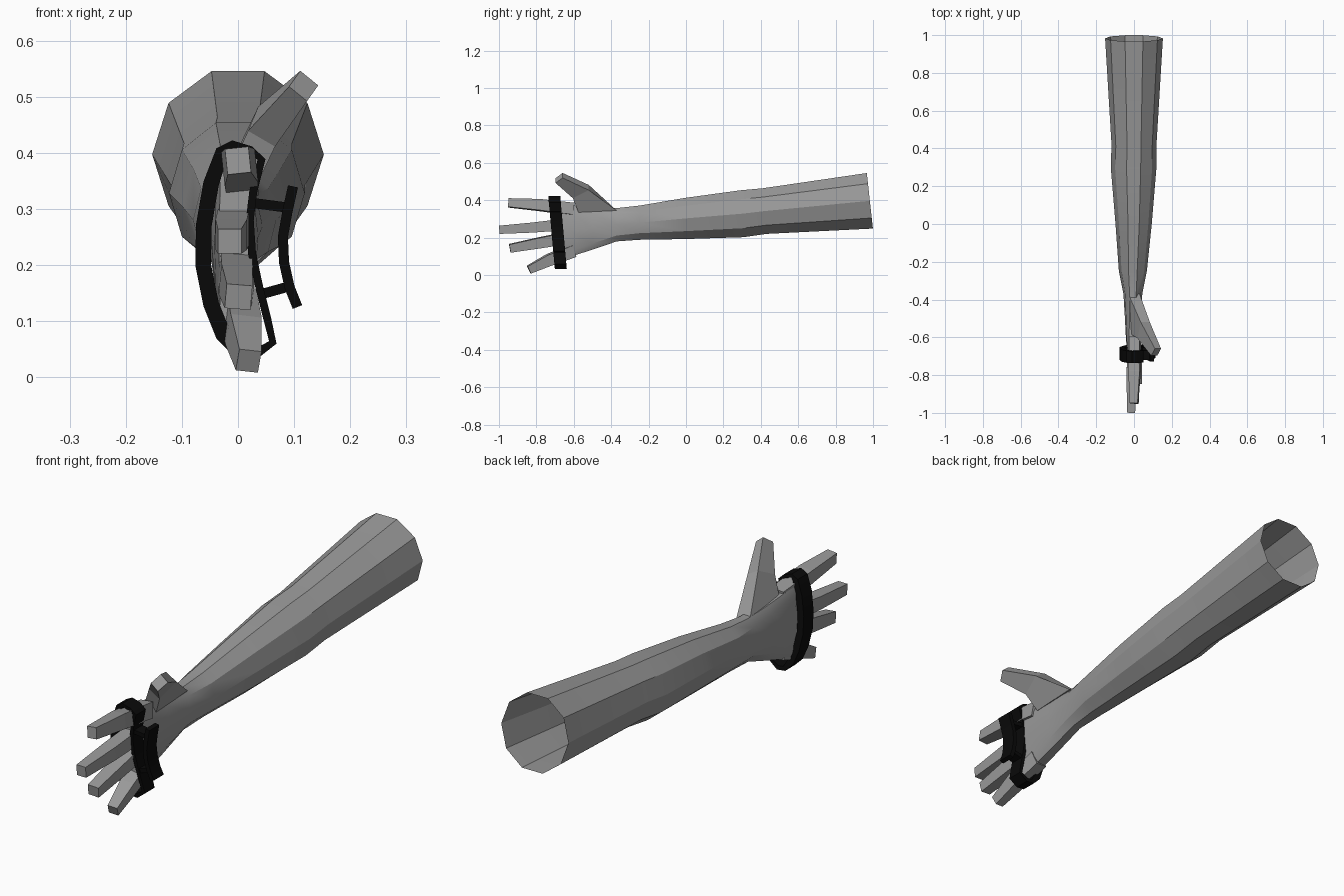
import bpy, bmesh, math
from mathutils import Vector

if "Cube" in bpy.data.objects:
    bpy.data.objects.remove(bpy.data.objects["Cube"])


def material(name, rgb):
    m = bpy.data.materials.new(name)
    m.diffuse_color = (*rgb, 1)
    m.use_nodes = True
    m.node_tree.nodes["Principled BSDF"].inputs["Base Color"].default_value = m.diffuse_color
    return m


GREY = material("grey skin", (0.32, 0.32, 0.32))
BLACK = material("black strap", (0.003, 0.003, 0.003))


def loft(name, rings, mat, cap_start=True, cap_end=True, closed=False, smooth=0):
    """Skin a list of equal-length rings of points."""
    bm = bmesh.new()
    vs = [[bm.verts.new(p) for p in r] for r in rings]
    n = len(vs[0])
    pairs = list(zip(vs, vs[1:]))
    if closed:
        pairs.append((vs[-1], vs[0]))
    for a, b in pairs:
        for i in range(n):
            j = (i + 1) % n
            bm.faces.new((a[i], a[j], b[j], b[i]))
    if not closed and cap_start:
        bm.faces.new(vs[0][::-1])
    if not closed and cap_end:
        bm.faces.new(vs[-1])
    bmesh.ops.recalc_face_normals(bm, faces=bm.faces[:])
    me = bpy.data.meshes.new(name)
    bm.to_mesh(me)
    bm.free()
    me.materials.append(mat)
    ob = bpy.data.objects.new(name, me)
    bpy.context.collection.objects.link(ob)
    if smooth:
        bpy.ops.object.select_all(action='DESELECT')
        ob.select_set(True)
        bpy.context.view_layer.objects.active = ob
        bpy.ops.object.shade_smooth_by_angle(angle=math.radians(smooth))
    return ob


# Forearm and palm: ten-sided rings (y, x, z, rx, rz, tilt, squareness)
def ring(y, x, z, rx, rz, tilt, power):
    pts = []
    for k in range(10):
        a = math.radians(108 + 36 * k)
        c, s = math.cos(a), math.sin(a)
        dx = rx * math.copysign(abs(c) ** power, c)
        dz = rz * math.copysign(abs(s) ** power, s)
        pts.append((x + dx, y + tilt * dz, z + dz))
    return pts


arm_rings = [
    (0.983, 0.0, 0.397, 0.153, 0.156, -0.11, 1),
    (0.42, 0.0, 0.342, 0.119, 0.128, -0.1, 1),
    (0.30, -0.002, 0.328, 0.121, 0.132, -0.05, 1),
    (0.0, -0.002, 0.303, 0.096, 0.116, 0, 1),
    (-0.25, -0.006, 0.280, 0.074, 0.096, 0, 1),
    (-0.37, -0.006, 0.269, 0.050, 0.093, 0, 0.9),
    (-0.50, -0.006, 0.250, 0.042, 0.118, 0, 0.7),
    (-0.62, -0.006, 0.236, 0.036, 0.142, 0, 0.5),
    (-0.69, -0.004, 0.232, 0.030, 0.156, 0, 0.4),
]
loft("forearm_and_palm", [ring(*r) for r in arm_rings], GREY, cap_start=False, smooth=28)


# Fingers: four-sided bars following a short path, (point, half width, half height)
def finger(name, sections, roll):
    pts = [Vector(s[0]) for s in sections]
    rings = []
    for i, (p, w, h) in enumerate(sections):
        d = (pts[min(i + 1, len(pts) - 1)] - pts[max(i - 1, 0)]).normalized()
        up = Vector((1, 0, 0)).cross(d).normalized()
        side = d.cross(up)
        a = math.radians(roll)
        s2 = side * math.cos(a) + up * math.sin(a)
        u2 = up * math.cos(a) - side * math.sin(a)
        rings.append([pts[i] + s2 * (w * sx) + u2 * (h * sz)
                      for sx, sz in ((-1, -1), (1, -1), (1, 1), (-1, 1))])
    loft(name, rings, GREY)


finger("index_finger", [((0.005, -0.60, 0.352), 0.028, 0.032),
                        ((0.003, -0.78, 0.374), 0.030, 0.030),
                        ((0.000, -0.95, 0.386), 0.021, 0.023)], -6)
finger("middle_finger", [((-0.006, -0.60, 0.275), 0.028, 0.032),
                         ((-0.012, -0.82, 0.254), 0.028, 0.027),
                         ((-0.015, -0.998, 0.242), 0.021, 0.022)], 0)
finger("ring_finger", [((-0.006, -0.60, 0.205), 0.028, 0.032),
                       ((-0.004, -0.78, 0.173), 0.028, 0.028),
                       ((0.001, -0.942, 0.143), 0.023, 0.022)], 5)
finger("little_finger", [((0.000, -0.60, 0.130), 0.028, 0.032),
                         ((0.010, -0.73, 0.082), 0.028, 0.030),
                         ((0.019, -0.84, 0.029), 0.020, 0.021)], 9)

# Thumb: sections given by upper point, lower point and side offset
thumb = [((0.0, -0.37, 0.345), (0.0, -0.575, 0.335), (0.03, 0, 0)),
         ((0.060, -0.52, 0.468), (0.042, -0.605, 0.425), (0.024, 0, -0.014)),
         ((0.127, -0.66, 0.533), (0.107, -0.697, 0.505), (0.016, 0, -0.013))]
rings = []
for u, l, s in thumb:
    u, l, s = Vector(u), Vector(l), Vector(s)
    rings.append([u - s, u + s, l + s, l - s])
loft("thumb", rings, GREY)


# Strap pieces: ribbons along an x-z path, leaning with height
def ribbon(name, pts, thick, closed=False, half=0.032):
    rings = []
    n = len(pts)
    for i, (x, z) in enumerate(pts):
        a = pts[(i - 1) % n] if closed or i else pts[0]
        b = pts[(i + 1) % n] if closed or i < n - 1 else pts[-1]
        d = Vector((b[0] - a[0], b[1] - a[1])).normalized()
        t = (thick[i] if isinstance(thick, list) else thick) / 2
        quad = []
        for sy, sn in ((-1, -1), (1, -1), (1, 1), (-1, 1)):
            zz = z + d.x * sn * t
            quad.append((x - d.y * sn * t, -0.67 - 0.09 * (zz - 0.04) + sy * half, zz))
        rings.append(quad)
    loft(name, rings, BLACK, closed=closed, smooth=30)


ribbon("hand_strap",
       [(-0.028, 0.402), (-0.048, 0.345), (-0.061, 0.27), (-0.062, 0.20), (-0.048, 0.13),
        (-0.026, 0.075), (0.000, 0.043), (0.030, 0.040), (0.062, 0.062), (0.052, 0.105),
        (0.038, 0.160), (0.025, 0.22), (0.021, 0.28), (0.027, 0.33), (0.042, 0.388),
        (0.022, 0.405), (-0.010, 0.415)],
       [0.024] + [0.028] * 5 + [0.018] * 2 + [0.014] * 9, closed=True)
ribbon("palm_handle", [(0.098, 0.340), (0.088, 0.295), (0.080, 0.25), (0.082, 0.205),
                       (0.092, 0.160), (0.106, 0.125)], 0.018)
for label, a, b in (("upper", (0.022, 0.311), (0.090, 0.302)),
                    ("lower", (0.038, 0.147), (0.092, 0.162))):
    ribbon(label + "_handle_post", [a, b], 0.018, half=0.026)
